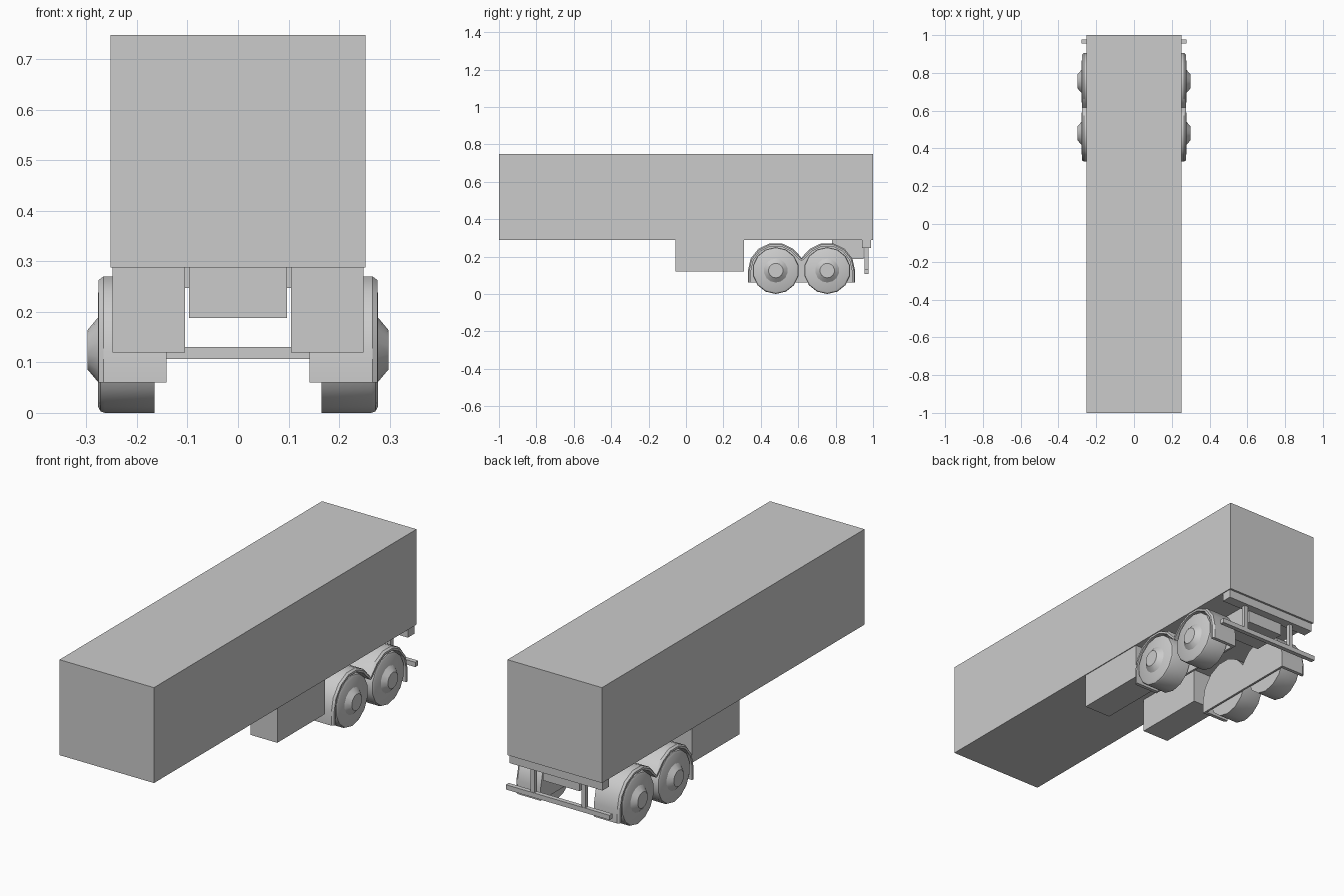
import bpy, bmesh, math
from mathutils import Vector

if "Cube" in bpy.data.objects:
    bpy.data.objects.remove(bpy.data.objects["Cube"])


def make_object(name, bm, smooth=False):
    bmesh.ops.remove_doubles(bm, verts=bm.verts, dist=1e-5)
    bmesh.ops.recalc_face_normals(bm, faces=bm.faces)
    mesh = bpy.data.meshes.new(name)
    bm.to_mesh(mesh)
    bm.free()
    ob = bpy.data.objects.new(name, mesh)
    bpy.context.collection.objects.link(ob)
    if smooth:
        bpy.ops.object.select_all(action='DESELECT')
        ob.select_set(True)
        bpy.context.view_layer.objects.active = ob
        bpy.ops.object.shade_smooth_by_angle(angle=math.radians(32))
    return ob


def box(name, x0, x1, y0, y1, z0, z1):
    bm = bmesh.new()
    bmesh.ops.create_cube(bm, size=1)
    for v in bm.verts:
        v.co = Vector(((x0 + x1) / 2 + v.co.x * (x1 - x0),
                       (y0 + y1) / 2 + v.co.y * (y1 - y0),
                       (z0 + z1) / 2 + v.co.z * (z1 - z0)))
    return make_object(name, bm)


WHEEL_Y = (0.48, 0.755)
WHEEL_Z = 0.125
SIDES = 14


def lathe(name, profile, side, cy):
    """Spin (x, radius) points about a wheel axle and cap both ends."""
    bm = bmesh.new()
    rings = []
    for x, r in profile:
        rings.append([bm.verts.new((side * x,
                                    cy + r * math.sin(2 * math.pi * i / SIDES),
                                    WHEEL_Z - r * math.cos(2 * math.pi * i / SIDES)))
                      for i in range(SIDES)])
    for a, b in zip(rings, rings[1:]):
        for i in range(SIDES):
            j = (i + 1) % SIDES
            bm.faces.new((a[i], a[j], b[j], b[i]))
    bm.faces.new(rings[0])
    bm.faces.new(rings[-1])
    return make_object(name, bm, True)


def arch(r, valley):
    """Double-wheel outline in y, z: leg, arch, valley, arch, leg."""
    a, b = WHEEL_Y
    def arc(c, angles):
        return [(c + r * math.cos(math.radians(t)),
                 WHEEL_Z + r * math.sin(math.radians(t))) for t in angles]
    return ([(a - r, 0.06)] + arc(a, (180, 155, 129, 103, 77, 51, 36))
            + [((a + b) / 2, valley)]
            + arc(b, (144, 129, 103, 77, 51, 25, 0)) + [(b + r, 0.06)])


def fender(name, side):
    """Arched shell with a rounded outer edge and a closed inner wall."""
    bm = bmesh.new()
    sections = [(0.142, arch(0.149, 0.191)), (0.266, arch(0.149, 0.191)),
                (0.276, arch(0.142, 0.185)), (0.276, arch(0.132, 0.174)),
                (0.152, arch(0.132, 0.174))]
    rows = [[bm.verts.new((side * x, y, z)) for y, z in pts] for x, pts in sections]
    for a, b in zip(rows, rows[1:]):
        for i in range(len(a) - 1):
            bm.faces.new((a[i], a[i + 1], b[i + 1], b[i]))
    bm.faces.new(rows[0])
    bm.faces.new(rows[4])
    bm.faces.new((rows[0][0], rows[0][-1], rows[4][-1], rows[4][0]))
    for end in (0, -1):
        bm.faces.new([row[end] for row in rows])
    return make_object(name, bm, True)


# Cargo body and rear underframe
box("cargo_body", -0.252, 0.252, -1, 1, 0.288, 0.748)
box("rear_center_box", -0.097, 0.097, 0.78, 0.95, 0.188, 0.289)
box("rear_cross_beam", -0.248, 0.248, 0.94, 0.99, 0.247, 0.289)
box("rear_guard_bar", -0.277, 0.277, 0.955, 0.977, 0.107, 0.13)

for side, label in ((-1, "left"), (1, "right")):
    def mirrored(name, x0, x1, *rest):
        xs = sorted((side * x0, side * x1))
        return box(label + "_" + name, *xs, *rest)

    # Side storage boxes and guard posts
    mirrored("storage_box", 0.105, 0.248, -0.055, 0.31, 0.12, 0.289)
    mirrored("guard_post", 0.126, 0.146, 0.955, 0.975, 0.128, 0.25)
    fender(label + "_fender", side)

    # Wheels and protruding conical hubs
    for pos, cy in zip(("front", "rear"), WHEEL_Y):
        lathe(f"{label}_{pos}_wheel",
              [(0.165, 0.125), (0.264, 0.125), (0.272, 0.122), (0.277, 0.113)], side, cy)
        lathe(f"{label}_{pos}_hub", [(0.272, 0.065), (0.277, 0.064), (0.298, 0.039)], side, cy)
